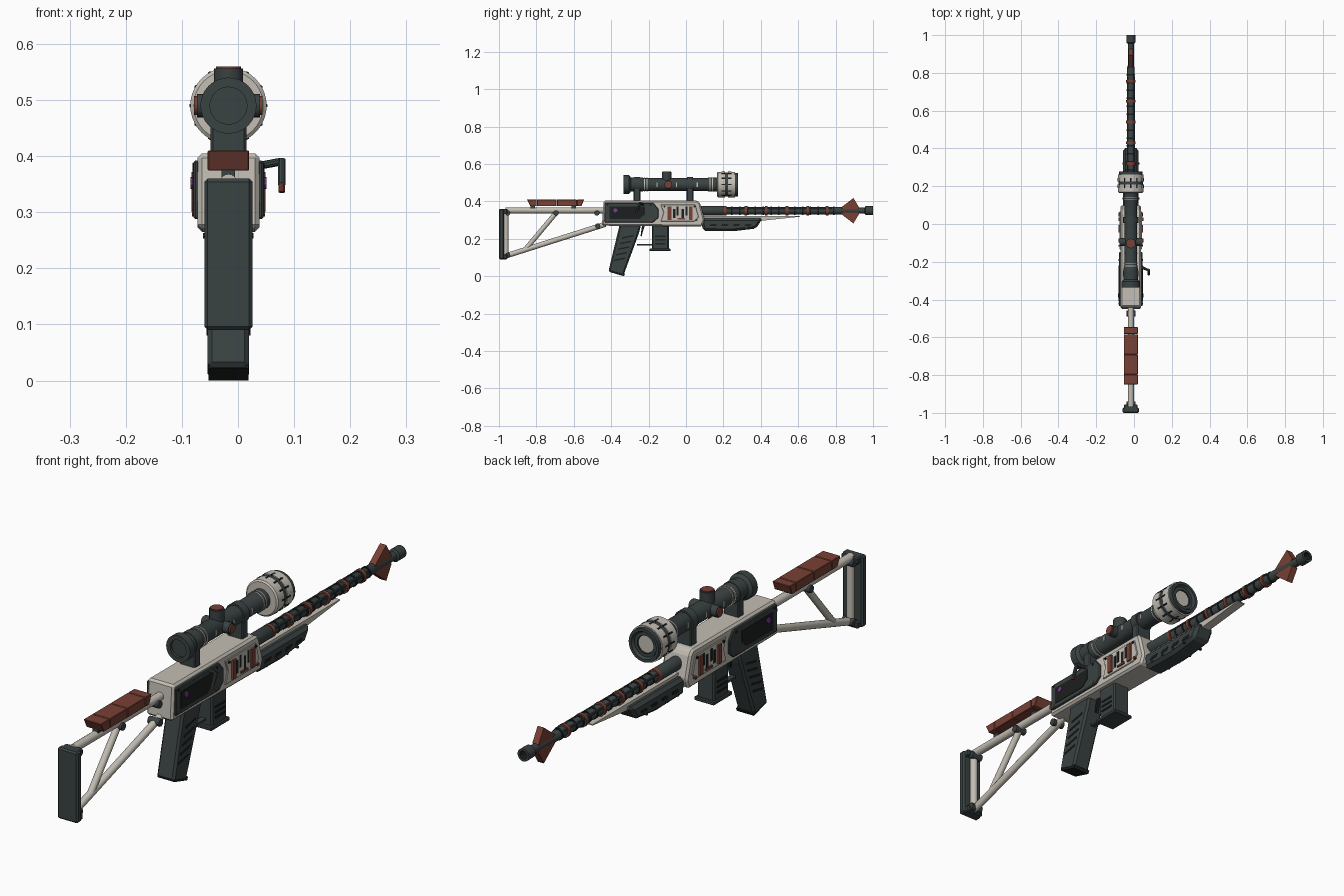
import bpy, bmesh, math
from mathutils import Vector, Matrix

CX = -0.017   # centre plane of the rifle
parts = []


def mat(name, rgb):
    m = bpy.data.materials.new(name)
    m.diffuse_color = (*rgb, 1)
    return m


DARK = mat("dark gunmetal", (0.042, 0.054, 0.054))
BLACK = mat("near black", (0.012, 0.014, 0.014))
CREAM = mat("warm cream", (0.55, 0.52, 0.46))
RED = mat("rust red", (0.19, 0.052, 0.035))
PURPLE = mat("purple light", (0.22, 0.04, 0.32))


def finish(name, bm, mats, smooth=False):
    bmesh.ops.recalc_face_normals(bm, faces=bm.faces)
    me = bpy.data.meshes.new(name)
    bm.to_mesh(me)
    bm.free()
    for m in mats:
        me.materials.append(m)
    ob = bpy.data.objects.new(name, me)
    ob.location.x = CX
    bpy.context.collection.objects.link(ob)
    if smooth:
        parts.append(ob)
    return ob


def slab(name, pts, x0, x1, m, bevel=0.0):
    """Extrude a (y, z) outline from x0 to x1."""
    bm = bmesh.new()
    f = bm.faces.new([bm.verts.new((x0, y, z)) for y, z in pts])
    ext = bmesh.ops.extrude_face_region(bm, geom=[f])
    vs = [v for v in ext["geom"] if isinstance(v, bmesh.types.BMVert)]
    bmesh.ops.translate(bm, verts=vs, vec=(x1 - x0, 0, 0))
    if bevel:
        bmesh.ops.bevel(bm, geom=bm.edges[:], offset=bevel, segments=1, affect='EDGES')
    return finish(name, bm, [m])


def box(name, x0, x1, y0, y1, z0, z1, m, bevel=0.0):
    return slab(name, [(y0, z0), (y1, z0), (y1, z1), (y0, z1)], x0, x1, m, bevel)


def tube(name, p, q, r, m, seg=16):
    p, q = Vector(p), Vector(q)
    d = q - p
    bm = bmesh.new()
    bmesh.ops.create_cone(bm, cap_ends=True, segments=seg, radius1=r, radius2=r, depth=d.length,
                          matrix=Matrix.Translation((p + q) / 2) @ d.to_track_quat('Z', 'Y').to_matrix().to_4x4())
    return finish(name, bm, [m], True)


def lathe(name, prof, z, mats, bands=None, seg=32):
    """Turn (y, r) points about the y axis; bands give a material per segment."""
    bm = bmesh.new()
    rings = [[bm.verts.new((r * math.cos(i * math.tau / seg), y, z + r * math.sin(i * math.tau / seg)))
              for i in range(seg)] for y, r in prof]
    for k in range(len(rings) - 1):
        for i in range(seg):
            j = (i + 1) % seg
            f = bm.faces.new((rings[k][i], rings[k][j], rings[k + 1][j], rings[k + 1][i]))
            f.material_index = bands[k] if bands else 0
    bm.faces.new(rings[0])
    bm.faces.new(rings[-1])
    return finish(name, bm, mats, True)


def side_slab(name, pts, x, thick, m, bevel=0.0):
    for s, tag in ((-1, "left"), (1, "right")):
        slab(f"{name}_{tag}", pts, s * x, s * (x + thick), m, bevel)


def side_box(name, x, thick, y0, y1, z0, z1, m):
    side_slab(name, [(y0, z0), (y1, z0), (y1, z1), (y0, z1)], x, thick, m)


def side_stud(name, x, y, z, r, thick, m):
    for s, tag in ((-1, "left"), (1, "right")):
        tube(f"{name}_{tag}", (s * (x - 0.003), y, z), (s * (x + thick), y, z), r, m, 10)


# Receiver
slab("receiver", [(-0.45, 0.27), (0.085, 0.265), (0.1, 0.3), (0.075, 0.392), (0.06, 0.405), (-0.44, 0.405)],
     -0.055, 0.055, CREAM, 0.008)
side_slab("rear_panel", [(-0.435, 0.288), (-0.175, 0.288), (-0.148, 0.312), (-0.148, 0.36), (-0.175, 0.392),
                         (-0.435, 0.392)], 0.052, 0.01, DARK, 0.003)
side_slab("rear_inset", [(-0.41, 0.305), (-0.25, 0.305), (-0.22, 0.33), (-0.22, 0.372), (-0.41, 0.372)],
          0.06, 0.004, BLACK)
side_slab("front_panel", [(-0.135, 0.292), (0.045, 0.292), (0.068, 0.315), (0.05, 0.382), (-0.135, 0.382),
                          (-0.12, 0.34)], 0.053, 0.006, CREAM, 0.002)
for y in (-0.088, 0.025):
    side_box("red_bar", 0.058, 0.008, y - 0.01, y + 0.01, 0.3, 0.372, RED)
for i, y in enumerate((-0.063, -0.045, -0.018, 0.002)):
    side_box("vent_slot", 0.057, 0.003, y - 0.006, y + 0.006, 0.31 + 0.015 * (i % 2), 0.36 + 0.012 * (i % 2), BLACK)
side_box("red_link", 0.058, 0.006, -0.045, -0.005, 0.302, 0.31, RED)
side_stud("purple_light", 0.063, -0.378, 0.352, 0.011, 0.005, PURPLE)
for y, z in ((-0.42, 0.298), (-0.19, 0.3), (0.055, 0.3)):
    side_stud("red_bolt", 0.058, y, z, 0.006, 0.007, RED)
for y, z in ((-0.42, 0.383), (-0.19, 0.38), (-0.115, 0.372), (0.045, 0.372)):
    side_stud("dark_bolt", 0.058, y, z, 0.005, 0.006, BLACK)

# Bolt handle
tube("bolt_arm", (0.05, -0.225, 0.382), (0.093, -0.245, 0.39), 0.007, DARK, 10)
tube("bolt_lever", (0.095, -0.243, 0.394), (0.095, -0.262, 0.35), 0.007, DARK, 10)
tube("bolt_tip", (0.095, -0.262, 0.352), (0.095, -0.267, 0.336), 0.006, RED, 10)

# Pistol grip, trigger and magazine
slab("pistol_grip", [(-0.355, 0.275), (-0.24, 0.275), (-0.25, 0.235), (-0.335, 0.002), (-0.415, 0.025)],
     -0.037, 0.037, DARK, 0.008)
slab("grip_base", [(-0.408, 0.022), (-0.404, 0.034), (-0.326, 0.012), (-0.332, 0.0)], -0.036, 0.036, BLACK)
for i in range(5):
    y, z = -0.312 - 0.011 * i, 0.2 - 0.03 * i
    side_slab("grip_groove", [(y - 0.03, z), (y + 0.03, z + 0.012), (y + 0.03, z + 0.02), (y - 0.03, z + 0.008)],
              0.036, 0.003, BLACK)
slab("trigger", [(-0.235, 0.27), (-0.22, 0.27), (-0.23, 0.24), (-0.238, 0.21), (-0.243, 0.215)], -0.006, 0.006, BLACK)
box("trigger_guard", -0.01, 0.01, -0.262, -0.18, 0.163, 0.171, DARK)
box("magazine", -0.036, 0.036, -0.182, -0.092, 0.14, 0.275, DARK, 0.006)
box("magazine_base", -0.042, 0.042, -0.195, -0.083, 0.134, 0.148, DARK, 0.003)
for z in (0.17, 0.19, 0.21):
    side_box("magazine_rib", 0.035, 0.004, -0.165, -0.11, z, z + 0.008, BLACK)

# Handguard with its tapered support
slab("handguard", [(0.08, 0.31), (0.41, 0.31), (0.375, 0.255), (0.25, 0.24), (0.09, 0.243)],
     -0.04, 0.04, DARK, 0.012)
slab("support_wedge", [(0.09, 0.305), (0.4, 0.296), (0.61, 0.318), (0.61, 0.322), (0.09, 0.322)],
     -0.018, 0.018, CREAM)
for i in range(4):
    y = 0.125 + 0.062 * i
    side_slab("handguard_slot", [(y, 0.268), (y + 0.034, 0.268), (y + 0.042, 0.28), (y + 0.008, 0.28)],
              0.039, 0.003, BLACK)
    side_stud("handguard_stud", 0.036, y + 0.01, 0.258, 0.005, 0.009, DARK)

# Barrel, rings and muzzle
Z = 0.35
lathe("barrel", [(0.07, 0.025), (0.2, 0.025), (0.21, 0.02), (0.83, 0.019), (0.84, 0.016), (0.955, 0.016),
                 (0.96, 0.024), (1.0, 0.024), (1.0, 0.015), (0.97, 0.015)], Z, [DARK, BLACK],
      [0, 0, 0, 0, 0, 0, 0, 0, 1], 24)
for y in (0.21, 0.32, 0.43, 0.54, 0.65, 0.755):
    lathe("red_ring", [(y - 0.007, 0.018), (y - 0.007, 0.0255), (y + 0.007, 0.0255), (y + 0.007, 0.018)], Z, [RED], None, 24)
for i in range(14):
    y = 0.245 + 0.042 * i
    lathe("barrel_rib", [(y - 0.004, 0.018), (y - 0.004, 0.022), (y + 0.004, 0.022), (y + 0.004, 0.018)], Z, [BLACK], None, 16)
for s in (-1, 1):
    slab("muzzle_fin", [(0.82, Z + s * 0.01), (0.895, Z + s * 0.068), (0.927, Z + s * 0.015), (0.91, Z)],
         -0.013, 0.013, RED)
    tube("barrel_rod", (s * 0.017, 0.1, Z + 0.012), (s * 0.017, 0.78, Z + 0.012), 0.004, DARK, 8)

# Skeleton stock
tube("stock_upper_tube", (0, -0.965, 0.352), (0, -0.44, 0.352), 0.016, CREAM)
tube("stock_lower_tube", (0, -0.965, 0.108), (0, -0.43, 0.278), 0.014, CREAM)
tube("stock_brace", (0, -0.86, 0.142), (0, -0.695, 0.338), 0.013, CREAM)
tube("stock_rear_tube", (0, -0.963, 0.115), (0, -0.963, 0.34), 0.014, CREAM)
box("butt_plate", -0.043, 0.043, -1.0, -0.972, 0.09, 0.36, DARK, 0.006)
for z in (0.103, 0.347):
    box("butt_end", -0.036, 0.036, -0.985, -0.955, z - 0.013, z + 0.013, DARK, 0.004)
for y, z in ((-0.953, 0.338), (-0.953, 0.112), (-0.476, 0.338), (-0.472, 0.268), (-0.695, 0.338)):
    tube("stock_joint", (-0.024, y, z), (0.024, y, z), 0.014, DARK, 12)
for y in (-0.82, -0.6):
    box("rest_post", -0.012, 0.012, y - 0.012, y + 0.012, 0.352, 0.38, DARK)
for y0, y1, a, b in ((-0.85, -0.798, 0.018, 0), (-0.796, -0.692, 0, 0), (-0.69, -0.584, 0, 0), (-0.582, -0.545, 0, 0.014)):
    slab("cheek_rest", [(y0, 0.41), (y1, 0.41), (y1 - b, 0.374), (y0 + a, 0.374)], -0.037, 0.037, RED, 0.002)

# Scope body and objective bell
S = 0.49
lathe("scope_tube", [(-0.325, 0.033), (-0.335, 0.033), (-0.335, 0.05), (-0.305, 0.05), (-0.295, 0.038), (-0.235, 0.038),
                     (-0.225, 0.034), (0.11, 0.034), (0.12, 0.037), (0.18, 0.037)], S, [DARK])
lathe("objective_bell", [(0.165, 0.034), (0.165, 0.062), (0.17, 0.068), (0.208, 0.068), (0.208, 0.064), (0.225, 0.064),
                         (0.225, 0.068), (0.262, 0.068), (0.262, 0.063), (0.278, 0.063), (0.278, 0.052),
                         (0.268, 0.046), (0.268, 0.034), (0.264, 0.032)], S, [CREAM, DARK, BLACK],
      [0, 0, 0, 0, 1, 0, 0, 0, 1, 1, 1, 1, 2], 40)
for i in range(12):
    a = i * math.tau / 12
    d = Vector((math.cos(a), 0, math.sin(a)))
    for y0, y1 in ((0.19, 0.209), (0.224, 0.243)):
        p = d * 0.0655 + Vector((0, 0, S))
        tube("bell_notch", p + Vector((0, y0, 0)), p + Vector((0, y1, 0)), 0.0045, BLACK, 6)
for y in (-0.222, -0.208, 0.128, 0.142):
    lathe("scope_band", [(y - 0.002, 0.03), (y - 0.002, 0.0385), (y + 0.002, 0.0385), (y + 0.002, 0.03)], S, [CREAM])
for y in (-0.155, -0.05, 0.06):
    side_box("scope_tick", 0.031, 0.004, y - 0.003, y + 0.003, S - 0.012, S + 0.012, CREAM)

# Scope turrets and mounts
tube("top_turret", (0, -0.103, S), (0, -0.103, 0.556), 0.026, DARK, 24)
tube("top_turret_cap", (0, -0.103, 0.555), (0, -0.103, 0.56), 0.022, RED, 24)
for s in (-1, 1):
    tube("side_turret", (0, -0.095, S), (s * 0.056, -0.095, S), 0.021, DARK, 20)
    tube("side_turret_cap", (s * 0.055, -0.095, S), (s * 0.061, -0.095, S), 0.017, RED, 20)
for y in (-0.262, 0.022):
    box("scope_mount", -0.032, 0.032, y - 0.018, y + 0.018, 0.4, 0.48, DARK, 0.004)
    lathe("mount_clamp", [(y - 0.016, 0.03), (y - 0.016, 0.04), (y + 0.016, 0.04), (y + 0.016, 0.03)], S, [DARK])

# Smooth the turned parts, keep their edges sharp
for ob in parts:
    ob.select_set(True)
bpy.context.view_layer.objects.active = parts[0]
bpy.ops.object.shade_smooth_by_angle(angle=math.radians(35))
